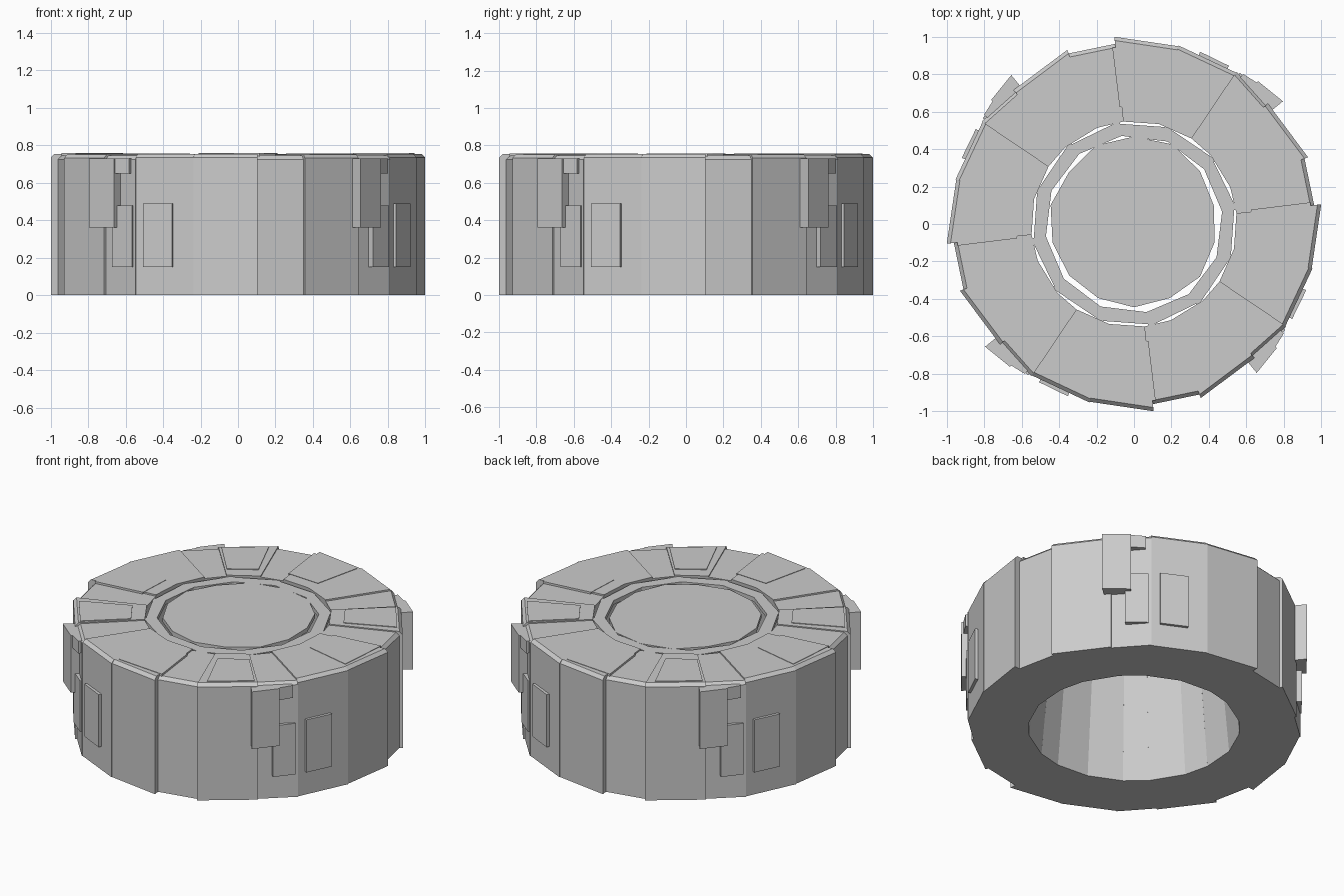
import bpy, bmesh, random
from math import sin, cos, radians, pi

if "Cube" in bpy.data.objects:
    bpy.data.objects.remove(bpy.data.objects["Cube"])

random.seed(4)


def pt(a, r, z):
    # angle is measured from the front (-y) towards +x
    return (r * sin(radians(a)), -r * cos(radians(a)), z)


def finish(bm, name):
    bmesh.ops.recalc_face_normals(bm, faces=bm.faces[:])
    me = bpy.data.meshes.new(name)
    bm.to_mesh(me)
    bm.free()
    ob = bpy.data.objects.new(name, me)
    bpy.context.scene.collection.objects.link(ob)
    return ob


def wedge(bm, a0, a1, ro, ri, z0, z1, chamfer=0.0):
    # extruded radial profile: ro = outer radius at both ends, ri = (bottom, top) inner radius
    ends = []
    for a, r in ((a0, ro[0]), (a1, ro[1])):
        prof = [(ri[0], z0), (r, z0)]
        if chamfer:
            prof += [(r, z1 - chamfer), (r - chamfer, z1)]
        else:
            prof += [(r, z1)]
        prof += [(ri[1], z1)]
        ends.append([bm.verts.new(pt(a, q, z)) for q, z in prof])
    n = len(ends[0])
    for i in range(n):
        j = (i + 1) % n
        bm.faces.new((ends[0][i], ends[0][j], ends[1][j], ends[1][i]))
    bm.faces.new(ends[0])
    bm.faces.new(ends[1][::-1])


# (start angle, end angle, outer radius at start and end, top height) for a quarter turn
STONES = [(-14, 6, .978, 1.005, .755), (6, 21, .967, .975, .745), (21, 42, .995, .962, .752),
          (42, 56, .95, .98, .745), (56, 76, .975, .982, .755)]
# thin raised slabs: start, end, outer radii, bottom, top
SLABS = [(39.5, 49, 1.03, 1.01, .36, .73), (49, 54, 1.0, .99, .65, .73),
         (47, 55, .985, .985, .15, .48), (59, 69, .985, .985, .15, .49)]

stones, slabs, caps, rim = (bmesh.new() for _ in range(4))
for q in range(4):
    t = q * 90
    for a0, a1, r0, r1, z in STONES:
        wedge(stones, t + a0, t + a1, (r0, r1), (.62, .55), 0, z, .02)
    for a0, a1, r0, r1, z0, z1 in SLABS:
        wedge(slabs, t + a0, t + a1, (r0, r1), (.9, .9), z0, z1)
    # flat plates lying on the top
    wedge(caps, t - 13, t + 7, (.94, .95), (.64, .63), .73, .758)
    wedge(caps, t + 24, t + 41, (.95, .93), (.63, .63), .73, .756)
    # inner rim around the opening
    for k in range(3):
        a = t + 8 + k * 30
        wedge(rim, a, a + 30, (.555, .54), (.475, .475), .715, .742)

finish(stones, "wall_stones")
finish(slabs, "side_slabs")
finish(caps, "top_plates")
finish(rim, "inner_rim")

# central lid with an uneven rim
lid = bmesh.new()
ring = []
for k in range(14):
    ring.append(lid.verts.new(pt(k * 360 / 14, random.uniform(.435, .475), .715)))
face = lid.faces.new(ring)
top = bmesh.ops.extrude_face_region(lid, geom=[face])
bmesh.ops.translate(lid, vec=(0, 0, .028),
                    verts=[v for v in top["geom"] if isinstance(v, bmesh.types.BMVert)])
if not any(abs(f.calc_center_median().z - .715) < 1e-4 for f in lid.faces):
    lid.faces.new(ring[::-1])
finish(lid, "centre_lid")
